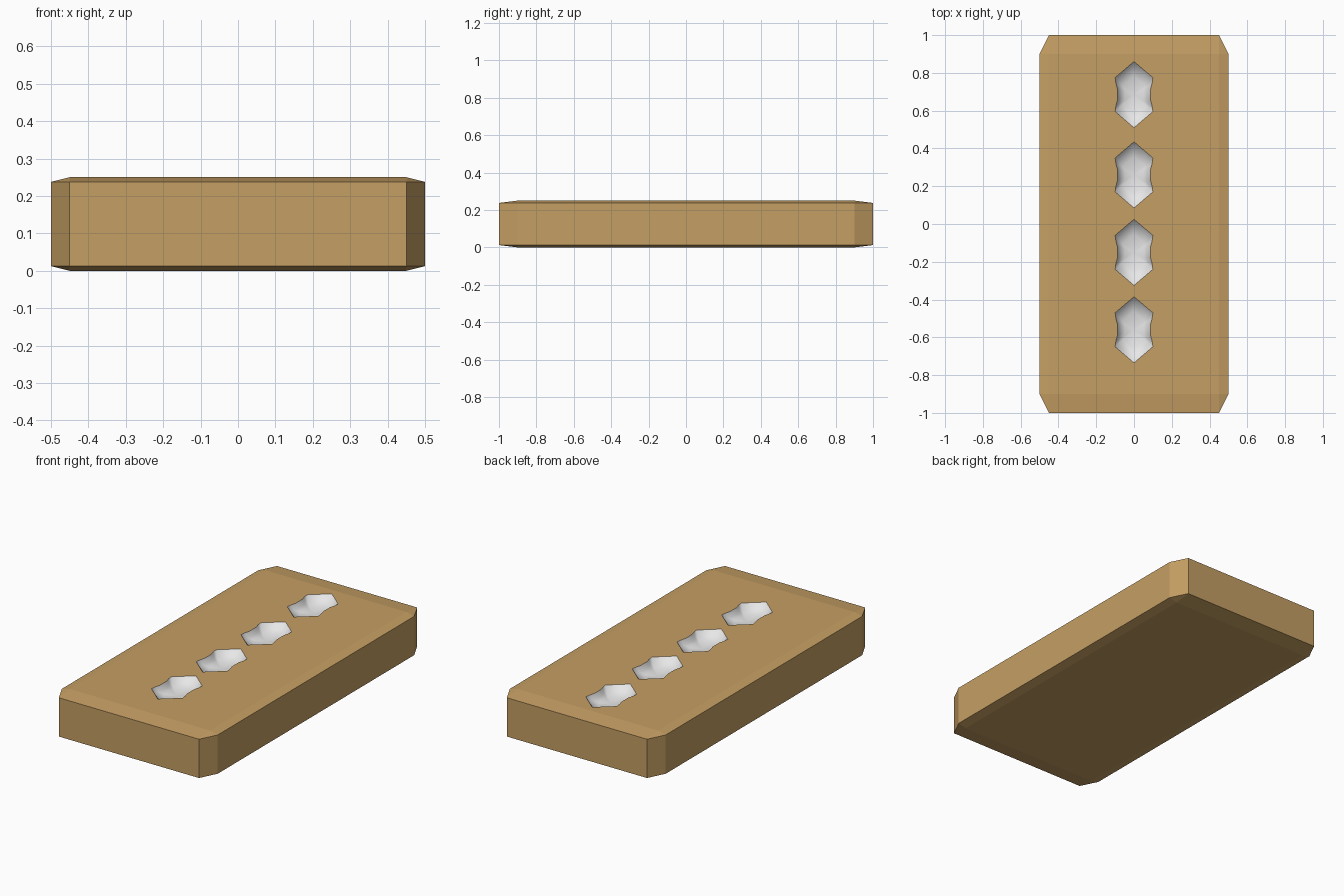
import bpy, bmesh

if "Cube" in bpy.data.objects:
    bpy.data.objects.remove(bpy.data.objects["Cube"])

def material(name, rgb):
    m = bpy.data.materials.new(name)
    m.diffuse_color = (*rgb, 1)
    m.use_nodes = True
    m.node_tree.nodes["Principled BSDF"].inputs["Base Color"].default_value = m.diffuse_color
    return m

bm = bmesh.new()

# Slab: chamfered cube, squashed so the chamfers squash with it
bmesh.ops.create_cube(bm, size=2)
bmesh.ops.bevel(bm, geom=bm.edges[:], offset=0.1, segments=1, affect='EDGES')
for v in bm.verts:
    v.co = (v.co.x * 0.5, v.co.y, v.co.z * 0.125 + 0.125)

# Open the flat top
bm.normal_update()
top = max(bm.faces, key=lambda f: f.calc_center_median().z)
fill_edges = list(top.edges)
bmesh.ops.delete(bm, geom=[top], context='FACES_ONLY')

# Recess outline: pointed ends, pinched sides
right = [(0.1, 0.09), (0.096, 0.06), (0.088, 0.03), (0.088, -0.03), (0.096, -0.06), (0.1, -0.09)]
outline = [(0, 0.175)] + right + [(0, -0.175)] + [(-x, y) for x, y in reversed(right)]
rings = [(1.0, 0.0), (0.85, 0.028), (0.55, 0.045)]  # scale, depth

for cy in (0.685, 0.26, -0.15, -0.56):
    loops = [[bm.verts.new((x * s, cy + y * s, 0.25 - d)) for x, y in outline] for s, d in rings]
    centre = bm.verts.new((0, cy, 0.2))
    n = len(outline)
    bowl = []
    for i in range(n):
        j = (i + 1) % n
        for a, b in zip(loops, loops[1:]):
            bowl.append(bm.faces.new((a[i], a[j], b[j], b[i])))
        bowl.append(bm.faces.new((loops[-1][i], loops[-1][j], centre)))
        fill_edges.append(bm.edges.get((loops[0][i], loops[0][j])))
    for f in bowl:
        f.material_index = 1
        f.smooth = True

# Flat top around the recesses
res = bmesh.ops.triangle_fill(bm, edges=fill_edges, use_beauty=True, normal=(0, 0, 1))
for f in res['geom']:
    if isinstance(f, bmesh.types.BMFace):
        f.material_index = 0
        f.smooth = False
bmesh.ops.recalc_face_normals(bm, faces=bm.faces[:])
for e in fill_edges:
    e.smooth = False

me = bpy.data.meshes.new("slab_with_recesses")
bm.to_mesh(me)
bm.free()
me.materials.append(material("tan wood", (0.56, 0.345, 0.126)))
me.materials.append(material("light grey", (0.8, 0.8, 0.8)))
bpy.context.collection.objects.link(bpy.data.objects.new("slab_with_recesses", me))
